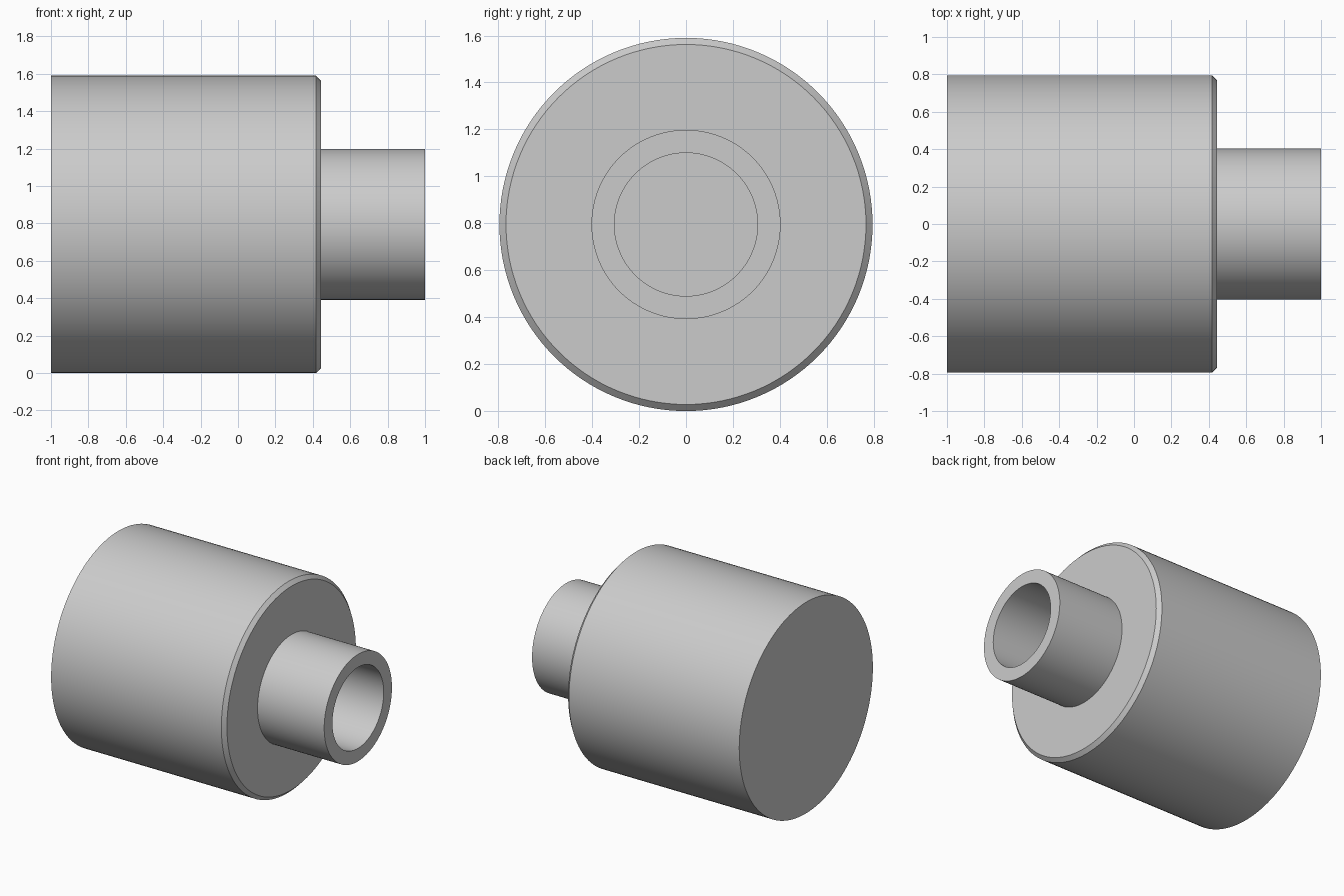
import bpy, bmesh, math
from mathutils import Vector, Matrix

if "Cube" in bpy.data.objects:
    bpy.data.objects.remove(bpy.data.objects["Cube"], do_unlink=True)

RADIUS = 0.795
SEGMENTS = 128

grey = bpy.data.materials.new("light grey")
grey.use_nodes = True
colour = (0.6, 0.6, 0.6, 1)
grey.diffuse_color = colour
grey.node_tree.nodes["Principled BSDF"].inputs["Base Color"].default_value = colour


def lathe(name, profile):
    """Spin (x, radius) points around the horizontal axis."""
    bm = bmesh.new()
    verts = [bm.verts.new((x, 0, r)) for x, r in profile]
    edges = [bm.edges.new(pair) for pair in zip(verts, verts[1:])]
    bmesh.ops.spin(bm, geom=verts + edges, cent=(0, 0, 0), axis=(1, 0, 0),
                   angle=math.tau, steps=SEGMENTS, use_duplicate=False)
    bmesh.ops.remove_doubles(bm, verts=bm.verts, dist=0.0001)
    bmesh.ops.recalc_face_normals(bm, faces=bm.faces)
    mesh = bpy.data.meshes.new(name)
    bm.to_mesh(mesh)
    bm.free()
    obj = bpy.data.objects.new(name, mesh)
    obj.location.z = RADIUS
    mesh.materials.append(grey)
    bpy.context.collection.objects.link(obj)
    bpy.ops.object.select_all(action="DESELECT")
    obj.select_set(True)
    bpy.context.view_layer.objects.active = obj
    bpy.ops.object.shade_smooth_by_angle(angle=math.radians(30))
    return obj


# One turned part: solid body, chamfered shoulder, neck and blind bore
lathe("stepped_bushing", [
    (-1, 0), (-1, RADIUS),
    (0.418, RADIUS), (0.445, 0.767),
    (0.445, 0.403), (1, 0.403),
    (1, 0.305), (0.445, 0.305), (0.445, 0),
])
